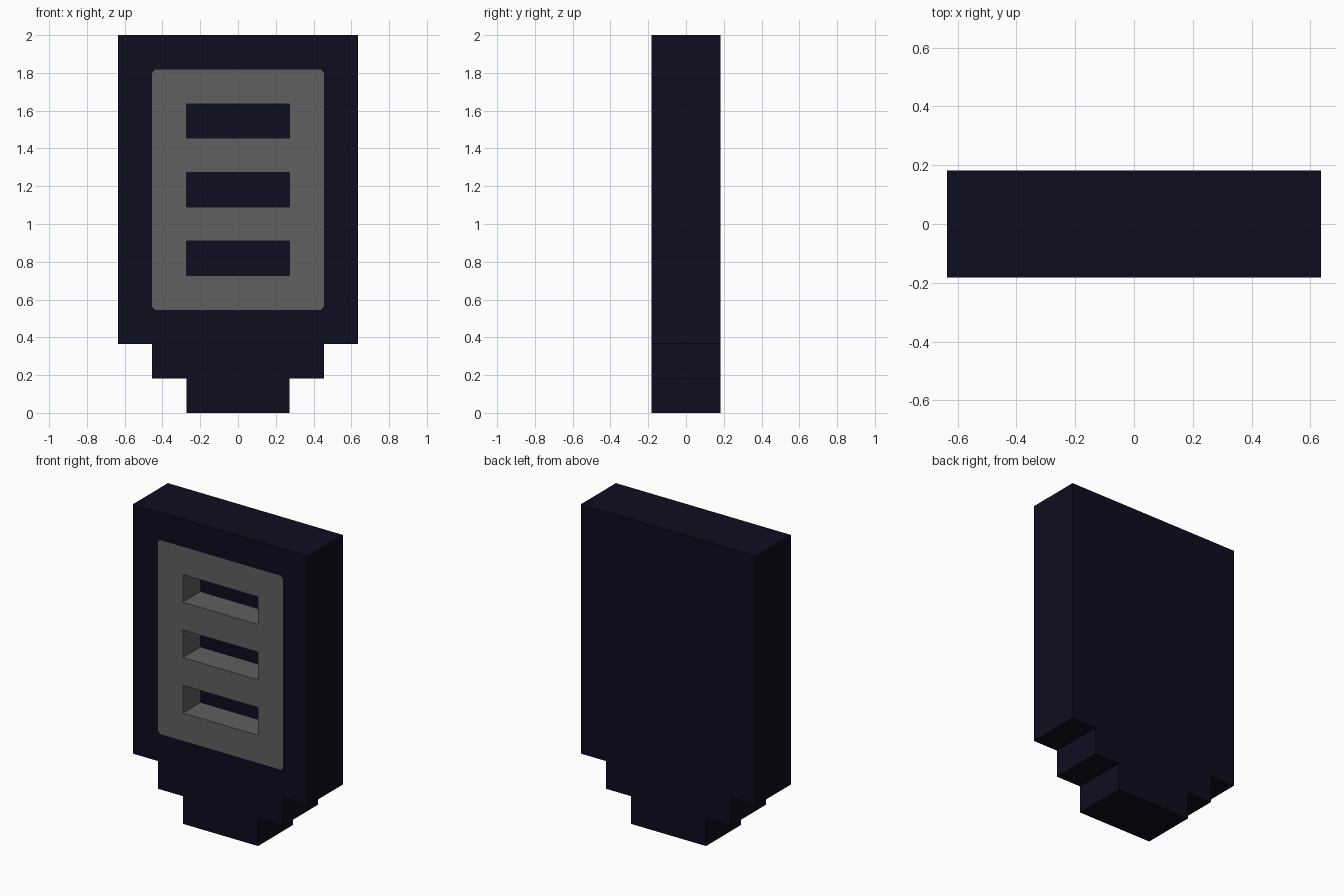
import bpy, bmesh

if "Cube" in bpy.data.objects:
    bpy.data.objects.remove(bpy.data.objects["Cube"], do_unlink=True)

U = 2 / 11  # one step of the blocky design grid


def material(name, rgb):
    mat = bpy.data.materials.new(name)
    mat.use_nodes = True
    mat.diffuse_color = (*rgb, 1)
    bsdf = next(n for n in mat.node_tree.nodes if n.type == 'BSDF_PRINCIPLED')
    bsdf.inputs["Base Color"].default_value = (*rgb, 1)
    return mat


def prism(name, outline, y0, y1, mat):
    """Extrude an (x, z) outline from y0 to y1, all in grid steps."""
    bm = bmesh.new()
    face = bm.faces.new([bm.verts.new((x * U, y0 * U, z * U)) for x, z in outline])
    new = bmesh.ops.extrude_face_region(bm, geom=[face])["geom"]
    moved = [g for g in new if isinstance(g, bmesh.types.BMVert)]
    bmesh.ops.translate(bm, verts=moved, vec=(0, (y1 - y0) * U, 0))
    bmesh.ops.recalc_face_normals(bm, faces=bm.faces)
    mesh = bpy.data.meshes.new(name)
    bm.to_mesh(mesh)
    bm.free()
    mesh.materials.append(mat)
    obj = bpy.data.objects.new(name, mesh)
    bpy.context.collection.objects.link(obj)
    return obj


def mirrored(half):
    """Close a right-hand half outline across x = 0."""
    return half + [(-x, z) for x, z in reversed(half)]


def cut(target, cutter):
    mod = target.modifiers.new("cut", 'BOOLEAN')
    mod.operation = 'DIFFERENCE'
    mod.solver = 'EXACT'
    mod.object = cutter
    bpy.context.view_layer.objects.active = target
    bpy.ops.object.modifier_apply(modifier=mod.name)
    bpy.data.objects.remove(cutter, do_unlink=True)


navy = material("dark navy", (0.004, 0.004, 0.0145))
grey = material("mid grey", (0.115, 0.115, 0.115))

# Stepped body with a pocket for the panel
body = prism("body", mirrored([(1.5, 0), (1.5, 1), (2.5, 1), (2.5, 2), (3.5, 2), (3.5, 11)]),
             -1, 1, navy)
c = 0.09  # clipped panel corners
panel_outline = mirrored([(2.5 - c, 3), (2.5, 3 + c), (2.5, 10 - c), (2.5 - c, 10)])
cut(body, prism("pocket_cutter", panel_outline, -2, 0, navy))

# Flush front panel with three slots opening onto the body behind
panel = prism("front_panel", panel_outline, -1, 0, grey)
for z in (4, 6, 8):
    slot = mirrored([(1.5, z), (1.5, z + 1)])
    cut(panel, prism("slot_cutter", slot, -2, 1, grey))
